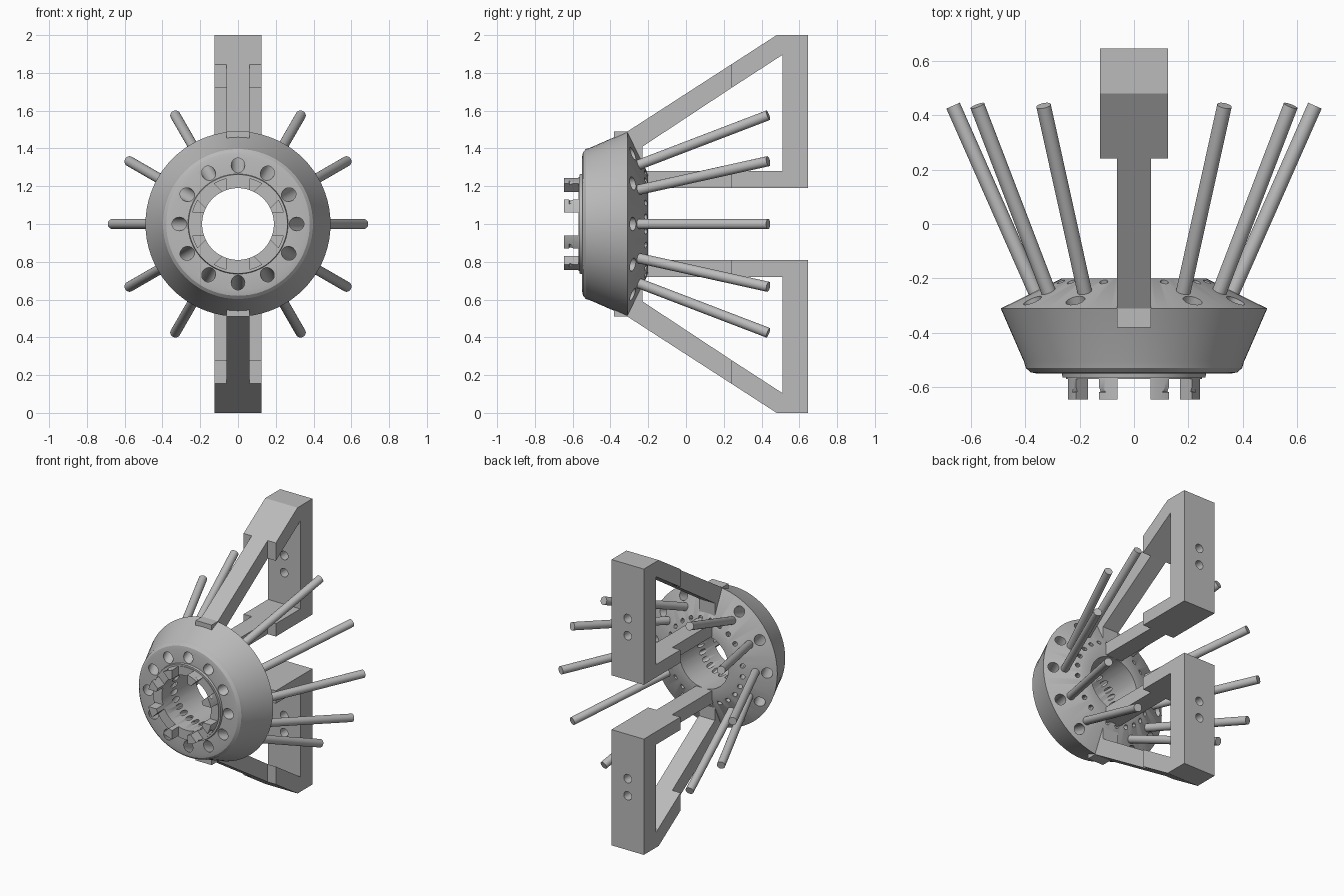
import bpy, bmesh, math
from mathutils import Vector, Matrix

cube = bpy.data.objects.get("Cube")
if cube:
    bpy.data.objects.remove(cube, do_unlink=True)

GREY = (0.5, 0.5, 0.5, 1)
mat = bpy.data.materials.new("plain_grey")
mat.use_nodes = True
mat.diffuse_color = GREY
mat.node_tree.nodes["Principled BSDF"].inputs["Base Color"].default_value = GREY

MID = 1.0  # height of the hub axis, which runs along y


def make(name, bm):
    bmesh.ops.recalc_face_normals(bm, faces=bm.faces[:])
    mesh = bpy.data.meshes.new(name)
    bm.to_mesh(mesh)
    bm.free()
    mesh.materials.append(mat)
    obj = bpy.data.objects.new(name, mesh)
    bpy.context.collection.objects.link(obj)
    return obj


def ring_point(angle, r, y):
    return Vector((r * math.cos(angle), y, MID + r * math.sin(angle)))


def add_rod(bm, a, b, radius, sides=20):
    d = b - a
    m = Matrix.Translation((a + b) / 2) @ d.to_track_quat('Z', 'Y').to_matrix().to_4x4()
    bmesh.ops.create_cone(bm, cap_ends=True, segments=sides, radius1=radius,
                          radius2=radius, depth=d.length, matrix=m)


def select(obj):
    bpy.ops.object.select_all(action='DESELECT')
    obj.select_set(True)
    bpy.context.view_layer.objects.active = obj


def cut(obj, bm):
    cutter = make("cutter", bm)
    cutter.hide_render = True
    select(obj)
    mod = obj.modifiers.new("cut", 'BOOLEAN')
    mod.operation = 'DIFFERENCE'
    mod.solver = 'EXACT'
    mod.object = cutter
    bpy.ops.object.modifier_apply(modifier=mod.name)
    bpy.data.objects.remove(cutter, do_unlink=True)


def smooth(obj):
    select(obj)
    bpy.ops.object.shade_smooth_by_angle(angle=math.radians(30))


# Hub: a turned ring with a rounded front and a conical back
profile = [(.19, -.645), (.25, -.645), (.25, -.565), (.262, -.565), (.265, -.55),
           (.355, -.55), (.38, -.545), (.397, -.53), (.405, -.505),
           (.49, -.31), (.265, -.20), (.19, -.20)]
bm = bmesh.new()
verts = [bm.verts.new((r, y, MID)) for r, y in profile]
edges = [bm.edges.new((v, verts[i - 1])) for i, v in enumerate(verts)]
bmesh.ops.spin(bm, geom=verts + edges, cent=(0, 0, MID), axis=(0, 1, 0),
               angle=2 * math.pi, steps=72, use_merge=True)
bmesh.ops.remove_doubles(bm, verts=bm.verts[:], dist=1e-5)
hub = make("hub", bm)

# Slots that leave eight locking tabs on the front collar
bm = bmesh.new()
for i in range(8):
    a = i * math.pi / 4
    m = (Matrix.Translation(ring_point(a, .23, -.64)) @ Matrix.Rotation(-a, 4, 'Y')
         @ Matrix.Diagonal((.14, .14, .12, 1)))
    bmesh.ops.create_cube(bm, size=1, matrix=m)
cut(hub, bm)

# Slanted holes: twelve through the rim, small ones into the bore
SLOPE = .45
bm = bmesh.new()
for i in range(12):
    a = i * math.pi / 6
    add_rod(bm, ring_point(a, .31 - SLOPE * .08, -.63),
            ring_point(a, .31 + SLOPE * .40, -.15), .036)
for i in range(24):
    a = (i + .5) * math.pi / 12
    add_rod(bm, ring_point(a, .29 - SLOPE * .26, -.475),
            ring_point(a, .29 + SLOPE * .06, -.155), .016, 12)
cut(hub, bm)
smooth(hub)

# Splayed rods, none where the brackets stand
for i in range(12):
    if i % 6 == 3:
        continue
    a = i * math.pi / 6
    bm = bmesh.new()
    add_rod(bm, ring_point(a, .34, -.30), ring_point(a, .665, .435), .027, 24)
    smooth(make(f"rod_{i + 1}", bm))


# Brackets: wide rear frame and narrow front frame, above and below the hub
def prism(name, outline, half, side):
    bm = bmesh.new()
    face = bm.faces.new([bm.verts.new((-half, y, MID + side * h)) for y, h in outline])
    out = bmesh.ops.extrude_face_region(bm, geom=[face])
    bmesh.ops.translate(bm, vec=(2 * half, 0, 0),
                        verts=[v for v in out["geom"] if isinstance(v, bmesh.types.BMVert)])
    return make(name, bm)


wide = [(.24, .845), (.48, 1), (.645, 1), (.645, .19), (.24, .19),
        (.24, .28), (.51, .28), (.51, .895), (.24, .72)]
narrow = [(-.38, .49), (-.31, .49), (.24, .845), (.24, .72), (-.23, .41),
          (-.23, .28), (.24, .28), (.24, .19), (-.25, .19), (-.38, .40)]
for label, side in (("upper", 1), ("lower", -1)):
    frame = prism(label + "_bracket_frame", wide, .125, side)
    bm = bmesh.new()
    for h in (.50, .62):
        z = MID + side * h
        add_rod(bm, Vector((0, .45, z)), Vector((0, .7, z)), .03, 24)
    cut(frame, bm)
    smooth(frame)
    prism(label + "_bracket_arms", narrow, .062, side)
